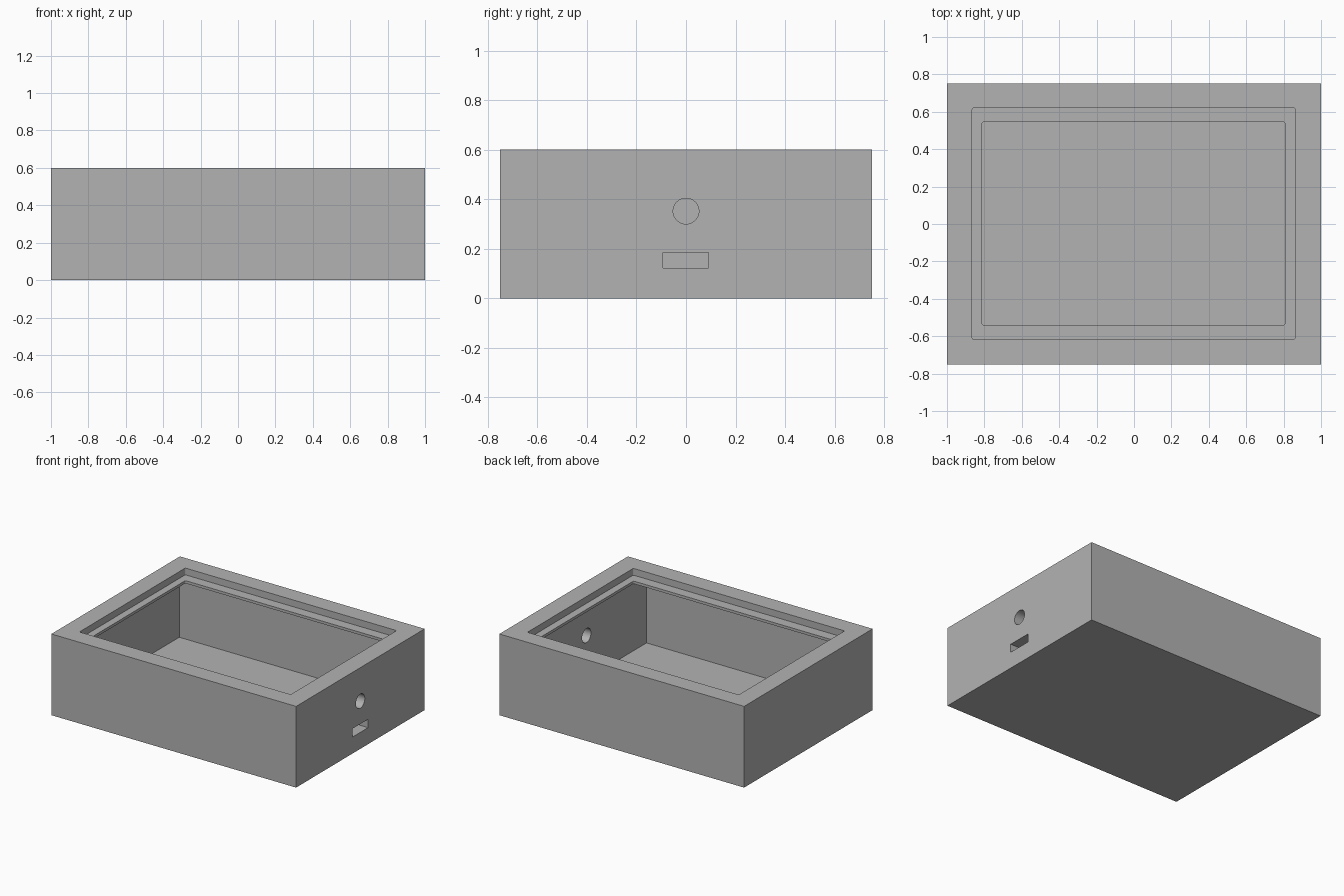
import bpy
import bmesh
from mathutils import Matrix, Vector

old = bpy.data.objects.get("Cube")
if old:
    bpy.data.objects.remove(old, do_unlink=True)

grey = bpy.data.materials.new("plain_grey")
grey.use_nodes = True
colour = (0.45, 0.45, 0.45, 1)
grey.diffuse_color = colour
grey.node_tree.nodes["Principled BSDF"].inputs["Base Color"].default_value = colour


def add_object(name, bm):
    mesh = bpy.data.meshes.new(name)
    bm.to_mesh(mesh)
    bm.free()
    mesh.materials.append(grey)
    obj = bpy.data.objects.new(name, mesh)
    bpy.context.collection.objects.link(obj)
    return obj


def box(name, low, high, corner=0):
    """Box between two corners, with optional softened upright edges."""
    low, high = Vector(low), Vector(high)
    bm = bmesh.new()
    place = Matrix.Translation((low + high) / 2) @ Matrix.Diagonal((*(high - low), 1))
    bmesh.ops.create_cube(bm, size=1, matrix=place)
    if corner:
        upright = [e for e in bm.edges
                   if abs((e.verts[0].co - e.verts[1].co).normalized().z) > 0.9]
        bmesh.ops.bevel(bm, geom=upright, offset=corner, segments=3,
                        profile=0.5, affect='EDGES')
    return add_object(name, bm)


def rod(name, centre, radius, length):
    """Cylinder lying along x."""
    bm = bmesh.new()
    place = Matrix.Translation(centre) @ Matrix.Rotation(1.5707963, 4, 'Y')
    bmesh.ops.create_cone(bm, cap_ends=True, segments=48, radius1=radius,
                          radius2=radius, depth=length, matrix=place)
    return add_object(name, bm)


# Outer block
case = box("enclosure_case", (-1, -0.75, 0), (1, 0.75, 0.6))

# Hollows: lid seat, opening in the thin lip, wide chamber, and ports in the thick wall
cutters = [
    box("chamber_cutter", (-0.97, -0.7, 0.03), (0.813, 0.7, 0.53)),
    box("lid_seat_cutter", (-0.865, -0.616, 0.55), (0.862, 0.62, 0.7), 0.008),
    box("lip_opening_cutter", (-0.812, -0.54, 0.45), (0.807, 0.545, 0.65), 0.008),
    rod("round_port_cutter", (0.9, 0, 0.352), 0.052, 0.4),
    box("slot_port_cutter", (0.7, -0.092, 0.122), (1.1, 0.09, 0.184)),
]
for cutter in cutters:
    cutter.hide_render = True
    mod = case.modifiers.new(cutter.name, 'BOOLEAN')
    mod.operation = 'DIFFERENCE'
    mod.solver = 'EXACT'
    mod.object = cutter

# Bake the cuts and discard the cutters
graph = bpy.context.evaluated_depsgraph_get()
solid = bpy.data.meshes.new_from_object(case.evaluated_get(graph))
case.modifiers.clear()
case.data = solid
for cutter in cutters:
    bpy.data.objects.remove(cutter, do_unlink=True)

# Smooth only the round port and softened corners
bpy.ops.object.select_all(action='DESELECT')
case.select_set(True)
bpy.context.view_layer.objects.active = case
bpy.ops.object.shade_smooth_by_angle(angle=0.6)
